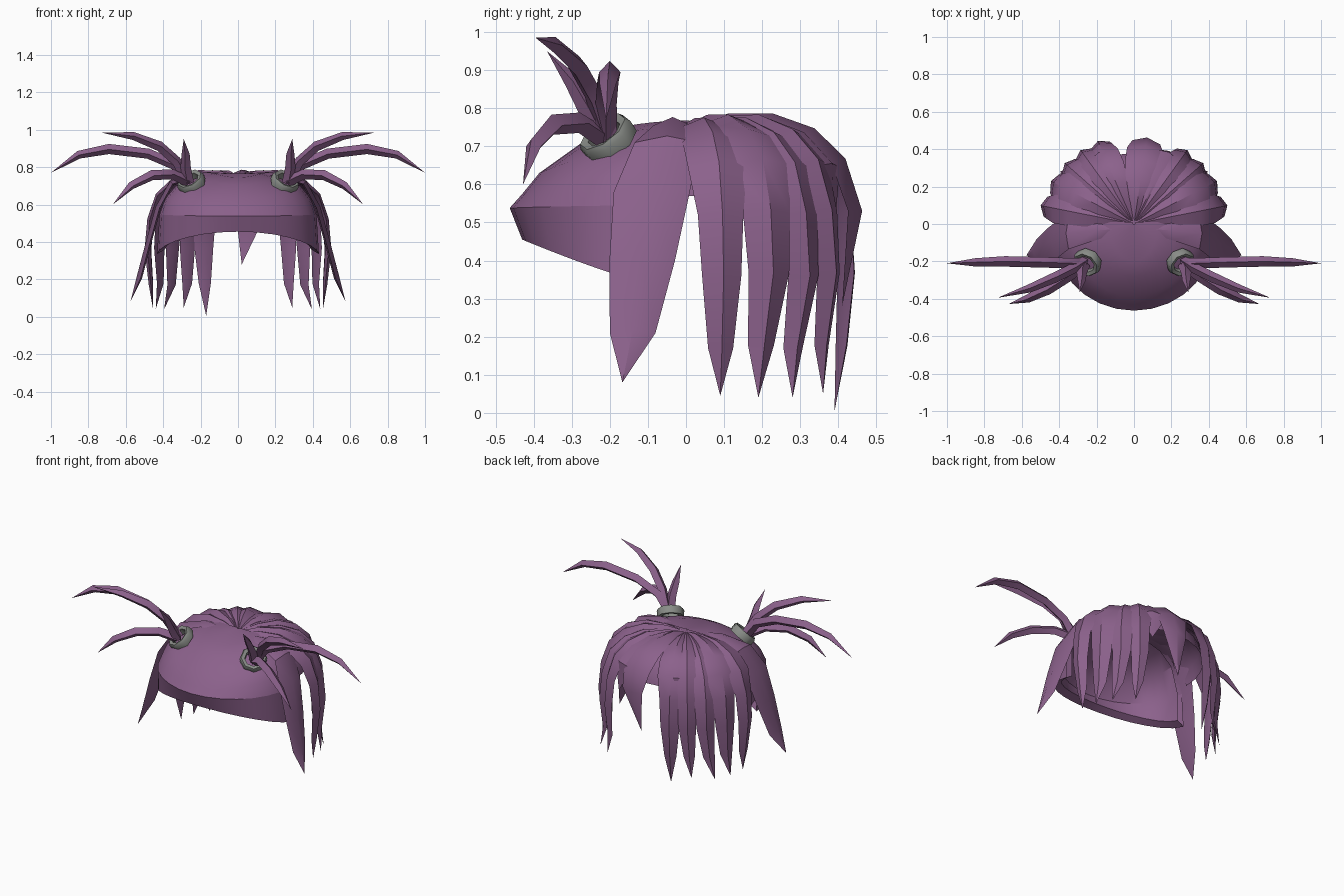
import bpy, bmesh, math
from mathutils import Vector

cube = bpy.data.objects.get("Cube")
if cube:
    bpy.data.objects.remove(cube)


def material(name, rgb):
    m = bpy.data.materials.new(name)
    m.use_nodes = True
    m.diffuse_color = (*rgb, 1)
    m.node_tree.nodes["Principled BSDF"].inputs["Base Color"].default_value = (*rgb, 1)
    return m


PURPLE = material("hair purple", (0.26, 0.12, 0.26))
GREY = material("band grey", (0.25, 0.265, 0.245))


def loft(name, rows, mat, closed=True, angle=35):
    """Skin a list of point rows with quads."""
    bm = bmesh.new()
    grid = [[bm.verts.new(p) for p in row] for row in rows]
    n = len(rows[0])
    for lower, upper in zip(grid, grid[1:]):
        for j in range(n if closed else n - 1):
            k = (j + 1) % n
            bm.faces.new((lower[j], lower[k], upper[k], upper[j]))
    bmesh.ops.remove_doubles(bm, verts=bm.verts, dist=0.0005)
    bmesh.ops.recalc_face_normals(bm, faces=bm.faces)
    mesh = bpy.data.meshes.new(name)
    bm.to_mesh(mesh)
    bm.free()
    mesh.materials.append(mat)
    obj = bpy.data.objects.new(name, mesh)
    bpy.context.collection.objects.link(obj)
    bpy.ops.object.select_all(action="DESELECT")
    obj.select_set(True)
    bpy.context.view_layer.objects.active = obj
    bpy.ops.object.shade_smooth_by_angle(angle=math.radians(angle))


def blade(name, path, widths, side, ridge=0.02, inner=0.008):
    """Pointed hair strand with a diamond section swept along a path."""
    path = [Vector(p) for p in path]
    side = Vector(side).normalized()
    rows = []
    for i, p in enumerate(path):
        tangent = path[min(i + 1, len(path) - 1)] - path[max(i - 1, 0)]
        out = tangent.cross(side).normalized()
        w = widths[i]
        s = min(1, w / 0.05)
        rows.append([p - side * w, p + out * ridge * s,
                     p + side * w, p - out * inner * s])
    loft(name, rows, PURPLE)


RX, SEG = 0.42, 14


def half_ring(f, back_y, front_y, side_z, front_z, power):
    """Half ellipse around the front of the head."""
    row = []
    for j in range(SEG + 1):
        a = math.pi * j / SEG
        s = abs(math.sin(a))
        row.append((f * RX * math.cos(a), back_y + (front_y - back_y) * s,
                    side_z + (front_z - side_z) * s ** power))
    return row


# Front fringe: half dome from the crown to a sharp lip
fringe = [half_ring(*ring, 2) for ring in [  # scale, back y, front y, side z, front z
    (0.02, 0.01, 0.0, 0.768, 0.768), (0.31, 0.01, -0.2, 0.768, 0.745),
    (0.52, -0.02, -0.28, 0.75, 0.705), (0.79, -0.05, -0.385, 0.70, 0.63),
    (0.93, -0.08, -0.43, 0.63, 0.575), (1.0, -0.08, -0.463, 0.545, 0.538)]]
loft("front_fringe", fringe, PURPLE, closed=False, angle=45)

# Rim tucked under the lip, with a thick lower edge and an inner lining
rim = [fringe[-1]] + [half_ring(*ring, 1.2) for ring in [
    (1.03, -0.08, -0.43, 0.335, 0.455), (0.93, -0.08, -0.385, 0.36, 0.475),
    (0.93, -0.08, -0.40, 0.53, 0.525), (0.76, -0.05, -0.36, 0.67, 0.61),
    (0.5, -0.02, -0.26, 0.72, 0.685), (0.05, 0.01, -0.01, 0.745, 0.74)]]
loft("fringe_rim", rim, PURPLE, closed=False, angle=35)

# Inner scalp cap under the back strands
cap = []
for r, z in [(0.02, 0.755), (0.2, 0.755), (0.32, 0.72), (0.39, 0.65), (0.41, 0.57)]:
    cap.append([(r * math.cos(math.pi * j / SEG), r * math.sin(math.pi * j / SEG) - 0.03, z)
                for j in range(SEG + 1)])
loft("back_cap", cap, PURPLE, closed=False)

# Back strands fanning from the crown, each curling towards its tip
PROFILE = [(0.04, 0.75), (0.25, 0.755), (0.5, 0.75), (0.72, 0.715),
           (0.88, 0.645), (0.97, 0.52), (1.0, 0.36), (0.97, 0.17)]
WIDTHS = [0.008, 0.035, 0.06, 0.075, 0.075, 0.058, 0.05, 0.032]


def back_strand(name, tip, sweep=0.0, spread=1.0, lift=0.0):
    tip_angle = math.atan2(tip[1], tip[0])
    body_angle = tip_angle + sweep
    reach = 0.49 - 0.035 * math.sin(body_angle)
    path, widths = [], []
    for (f, z), w in zip(PROFILE, WIDTHS):
        if z < tip[2] + 0.08:
            break
        a = body_angle if z > 0.3 else tip_angle + sweep * 0.5
        path.append((f * reach * math.cos(a), f * reach * math.sin(a), z + lift * min(1, f * 3)))
        widths.append(w * spread)
    path.append(tip)
    widths.append(0)
    blade(name, path, widths, (-math.sin(body_angle), math.cos(body_angle), 0), ridge=0.026)


for label, sx in (("left", 1), ("right", -1)):
    tips = [(0.455, 0.09, 0.045, 0, 1.05), (0.44, 0.19, 0.04, 4, 1.2),
            (0.395, 0.28, 0.04, 6, 1.05), (0.29, 0.36, 0.05, 3, 1)]
    for i, (x, y, z, sweep, spread) in enumerate(tips):
        back_strand(f"{label}_back_strand_{i + 1}", (sx * x, y, z),
                    sweep=sx * math.radians(sweep), spread=spread, lift=0.008 * (i % 2))
    back_strand(f"{label}_short_strand", (sx * 0.19, 0.39, 0.48), spread=1.25)
back_strand("long_nape_strand", (-0.17, 0.39, 0.005), spread=1.1, lift=0.008)
back_strand("middle_nape_strand", (0.02, 0.41, 0.28), sweep=-0.1, spread=1.3, lift=0.01)

# Broad locks in front of the ears
lock_path = [(0.01, -0.02, 0.75), (0.2, -0.035, 0.755), (0.35, -0.05, 0.71), (0.42, -0.09, 0.58),
             (0.47, -0.115, 0.4), (0.52, -0.14, 0.21), (0.575, -0.167, 0.08)]
lock_widths = [0.01, 0.05, 0.085, 0.1, 0.086, 0.06, 0]
for label, sx in (("left", 1), ("right", -1)):
    blade(f"{label}_side_lock", [(sx * x, y, z) for x, y, z in lock_path],
          lock_widths, (0, sx, 0), ridge=0.022)

# Bunches: a grey band and four curved strands on each side
bunch = {
    "long": [(0.27, -0.21, 0.72), (0.34, -0.21, 0.81), (0.48, -0.205, 0.87), (0.69, -0.2, 0.895),
             (0.85, -0.205, 0.865), (1.0, -0.21, 0.77)],
    "upper": [(0.27, -0.2, 0.72), (0.33, -0.24, 0.83), (0.42, -0.285, 0.91),
              (0.56, -0.345, 0.965), (0.73, -0.395, 0.985)],
    "lower": [(0.27, -0.22, 0.72), (0.35, -0.28, 0.76), (0.46, -0.35, 0.755),
              (0.57, -0.40, 0.70), (0.67, -0.428, 0.6)],
    "short": [(0.265, -0.22, 0.72), (0.28, -0.26, 0.80), (0.28, -0.30, 0.87), (0.29, -0.365, 0.95)],
}
for label, sx in (("left", 1), ("right", -1)):
    for kind, pts in bunch.items():
        path = [(sx * x, y, z) for x, y, z in pts]
        run = Vector(path[-1]) - Vector(path[0])
        widths = [0.03] + [0.028] * (len(path) - 3) + [0.022, 0]
        blade(f"{label}_bunch_{kind}", path, widths, (-run.y, run.x, 0),
              ridge=0.052, inner=0.045)

    axis = Vector((sx * 0.42, -0.55, 0.75)).normalized()
    u = axis.cross((0, 0, 1)).normalized()
    v = axis.cross(u)
    centre = Vector((sx * 0.25, -0.205, 0.72))
    section = [(0.05, -0.02), (0.076, -0.022), (0.078, 0.012), (0.07, 0.026), (0.05, 0.02), (0.05, -0.02)]
    rows = []
    for r, h in section:
        rows.append([centre + axis * h + r * (u * math.cos(math.tau * j / 8) + v * math.sin(math.tau * j / 8))
                     for j in range(8)])
    loft(f"{label}_hair_band", rows, GREY, angle=50)
